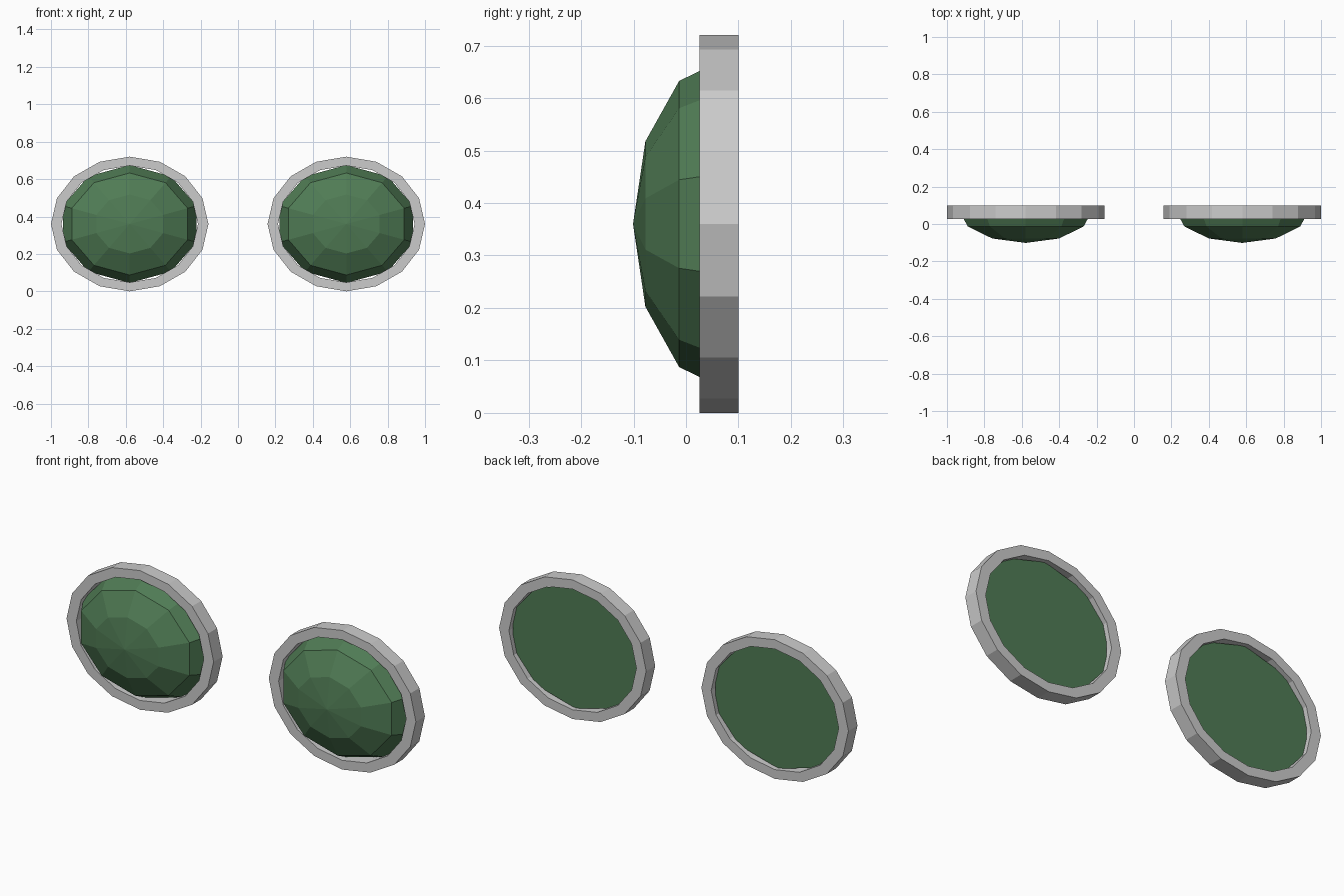
import bpy, bmesh
from math import sin, cos, pi, radians

if "Cube" in bpy.data.objects:
    bpy.data.objects.remove(bpy.data.objects["Cube"])

green = bpy.data.materials.new("green_glass")
green.diffuse_color = (0.08, 0.2, 0.09, 1)
green.use_nodes = True
green.node_tree.nodes["Principled BSDF"].inputs["Base Color"].default_value = green.diffuse_color

CZ = 0.36   # centre height of both parts


def ellipse(bm, n, rx, rz, y):
    return [bm.verts.new((rx * sin(2 * pi * k / n), y, rz * cos(2 * pi * k / n)))
            for k in range(n)]


def bridge(bm, a, b):
    n = len(a)
    for k in range(n):
        bm.faces.new((a[k], a[(k + 1) % n], b[(k + 1) % n], b[k]))


def finish(bm, name, x, mat=None):
    bmesh.ops.recalc_face_normals(bm, faces=bm.faces)
    me = bpy.data.meshes.new(name)
    bm.to_mesh(me)
    bm.free()
    if mat:
        me.materials.append(mat)
    ob = bpy.data.objects.new(name, me)
    ob.location = (x, 0, CZ)
    bpy.context.collection.objects.link(ob)


def rim(name, x):
    # 16-sided oval ring with a rectangular section
    bm = bmesh.new()
    loops = [ellipse(bm, 16, 0.421 * s, 0.36 * s, y)
             for s, y in ((1, 0.026), (1, 0.1), (0.867, 0.1), (0.867, 0.026))]
    for i in range(4):
        bridge(bm, loops[i], loops[(i + 1) % 4])
    finish(bm, name, x)


def lens(name, x):
    # 10-sided flattened half dome, flat at the back
    bm = bmesh.new()
    base_y, depth = 0.075, 0.176
    loops = [ellipse(bm, 10, 0.376 * sin(radians(a)), 0.315 * sin(radians(a)),
                     base_y - depth * cos(radians(a))) for a in (30, 60, 90)]
    bridge(bm, loops[0], loops[1])
    bridge(bm, loops[1], loops[2])
    bm.faces.new(loops[2])
    apex = bm.verts.new((0, base_y - depth, 0))
    for k in range(10):
        bm.faces.new((apex, loops[0][k], loops[0][(k + 1) % 10]))
    finish(bm, name, x, green)


for side, x in (("left", -0.579), ("right", 0.579)):
    rim(side + "_rim", x)
    lens(side + "_lens", x)
